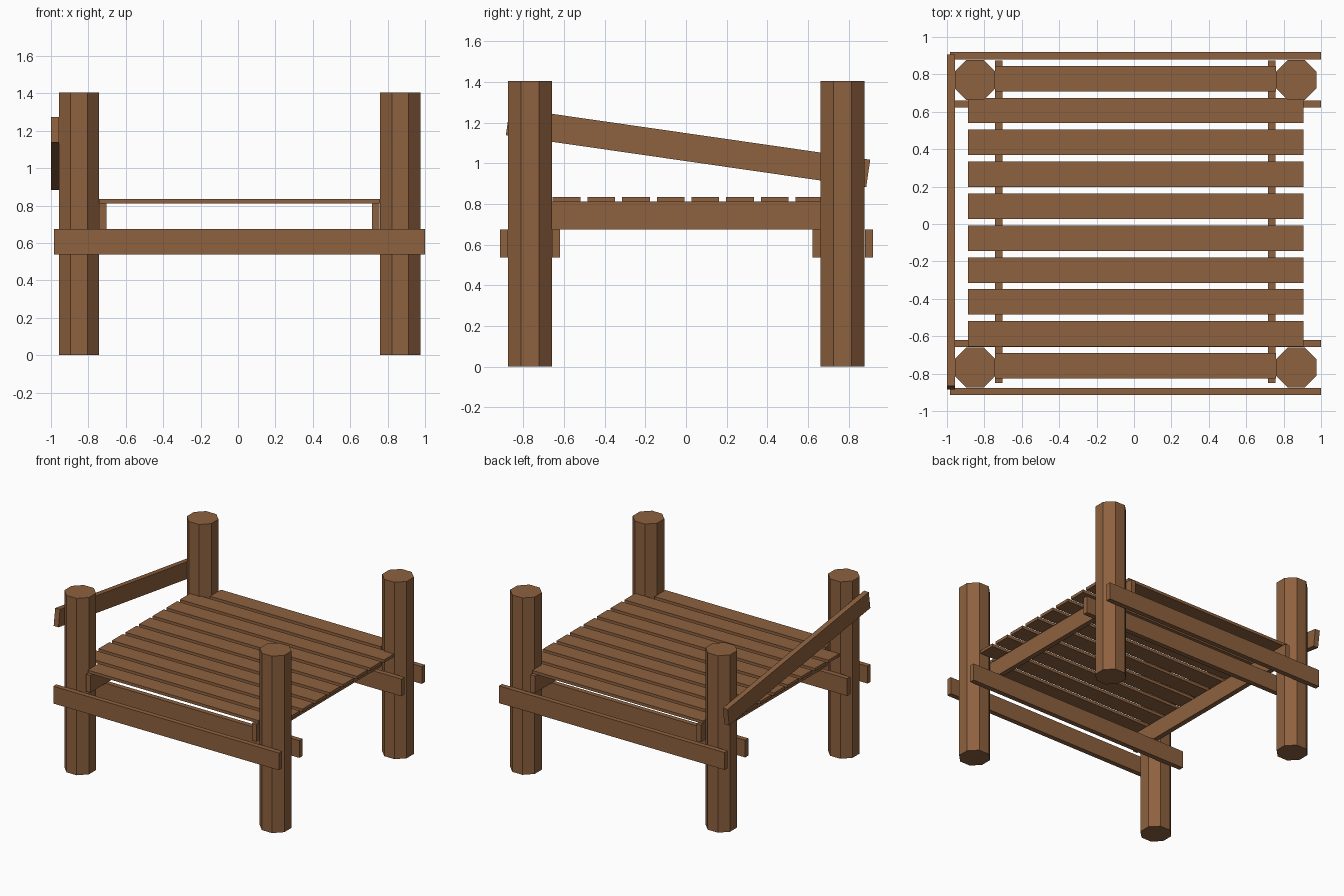
import bpy, math

if "Cube" in bpy.data.objects:
    bpy.data.objects.remove(bpy.data.objects["Cube"])

wood = bpy.data.materials.new("wood")
wood.diffuse_color = (0.27, 0.12, 0.05, 1)
wood.use_nodes = True
wood.node_tree.nodes["Principled BSDF"].inputs["Base Color"].default_value = wood.diffuse_color


def finish(name):
    o = bpy.context.object
    o.name = name
    o.data.materials.append(wood)
    return o


def board(name, x, y, z, tilt=0):
    """Box from (min, max) ranges, optionally tilted about x."""
    bpy.ops.mesh.primitive_cube_add(size=1)
    o = finish(name)
    for v in o.data.vertices:
        v.co = [c * (r[1] - r[0]) for c, r in zip(v.co, (x, y, z))]
    o.location = [(r[0] + r[1]) / 2 for r in (x, y, z)]
    o.rotation_euler.x = tilt
    return o


# octagonal corner posts, flats facing the axes
HEIGHT, HALF = 1.405, 0.108
for px, sx in ((-0.85, "left"), (0.867, "right")):
    for py, sy in ((-0.767, "front"), (0.77, "back")):
        bpy.ops.mesh.primitive_cylinder_add(
            vertices=8, radius=HALF / math.cos(math.pi / 8), depth=HEIGHT,
            location=(px, py, HEIGHT / 2), rotation=(0, 0, math.pi / 8))
        finish(f"{sy}_{sx}_post")

# paired beams clamping the posts front and back
for name, y0 in (("front_outer", -0.915), ("front_inner", -0.658),
                 ("back_inner", 0.622), ("back_outer", 0.88)):
    board(name + "_beam", (-0.983, 1.0), (y0, y0 + 0.039), (0.538, 0.675))

# joists resting on the beams
for name, x0 in (("left", -0.742), ("right", 0.717)):
    board(name + "_joist", (x0, x0 + 0.04), (-0.85, 0.873), (0.675, 0.811))

# deck planks, the end ones cut short between the posts
COUNT = 10
for i in range(COUNT):
    y = -0.758 + i * 0.1706
    x = (-0.742, 0.759) if i in (0, COUNT - 1) else (-0.888, 0.906)
    board(f"deck_plank_{i + 1}", x, (y - 0.068, y + 0.068), (0.811, 0.834))

# sloping rail on the left side
board("sloping_rail", (-1.0, -0.958), (0.01 - 0.895, 0.01 + 0.895),
      (1.078 - 0.068, 1.078 + 0.068), -math.radians(8.2))
